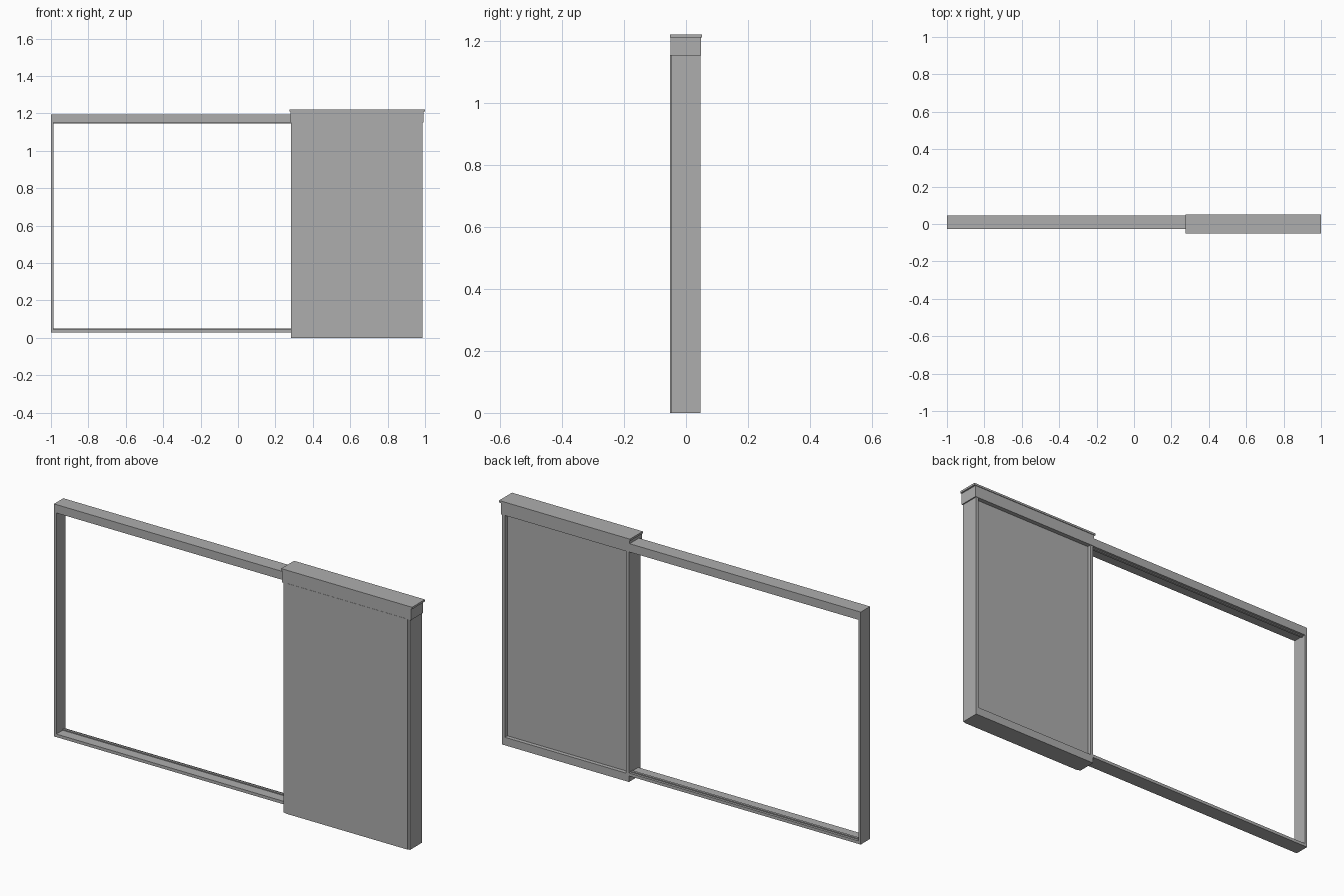
import bpy

if "Cube" in bpy.data.objects:
    bpy.data.objects.remove(bpy.data.objects["Cube"], do_unlink=True)

# Single painted-metal colour
grey = bpy.data.materials.new("plain grey")
grey.use_nodes = True
colour = (0.42, 0.42, 0.42, 1)
grey.diffuse_color = colour
bsdf = next(n for n in grey.node_tree.nodes if n.type == "BSDF_PRINCIPLED")
bsdf.inputs["Base Color"].default_value = colour
bsdf.inputs["Roughness"].default_value = 0.6


def box(name, x, y, z):
    """Axis-aligned box from (min, max) ranges."""
    bpy.ops.mesh.primitive_cube_add(size=1)
    ob = bpy.context.object
    ob.name = name
    ob.location = [(a + b) / 2 for a, b in (x, y, z)]
    ob.scale = [b - a for a, b in (x, y, z)]
    bpy.ops.object.transform_apply(location=True, scale=True)
    ob.data.materials.append(grey)
    return ob


# Open window frame
LEFT, JOIN = -1.0, 0.284
depth = (-0.028, 0.046)
rib = (0.022, 0.034)
box("window_head", (LEFT, JOIN), depth, (1.152, 1.194))
box("window_sill", (LEFT, JOIN), depth, (0.03, 0.045))
box("window_jamb", (LEFT, LEFT + 0.013), depth, (0.045, 1.152))

# Slim guide ribs on the inside of the frame
box("sill_guide_rib", (LEFT + 0.013, JOIN), rib, (0.045, 0.05))
box("head_guide_rib", (LEFT + 0.013, JOIN), rib, (1.147, 1.152))

# Shutter storage case: two jambs, base and header
END = 0.986
case = (-0.047, 0.046)
for name, x in (("inner", JOIN), ("outer", END - 0.015)):
    box(f"case_{name}_jamb", (x, x + 0.015), case, (0.04, 1.152))
box("case_base", (JOIN, END), case, (0, 0.04))
box("case_header", (JOIN - 0.004, END + 0.006), (-0.05, 0.048), (1.152, 1.21))
box("case_cap", (0.275, 1.0), (-0.051, 0.051), (1.21, 1.22))

# Front sheet and recessed back panel
box("case_front_sheet", (JOIN + 0.015, END - 0.012), (-0.051, -0.045), (0, 1.154))
box("case_back_panel", (JOIN + 0.015, END - 0.015), (0.02, 0.026), (0.04, 1.152))
